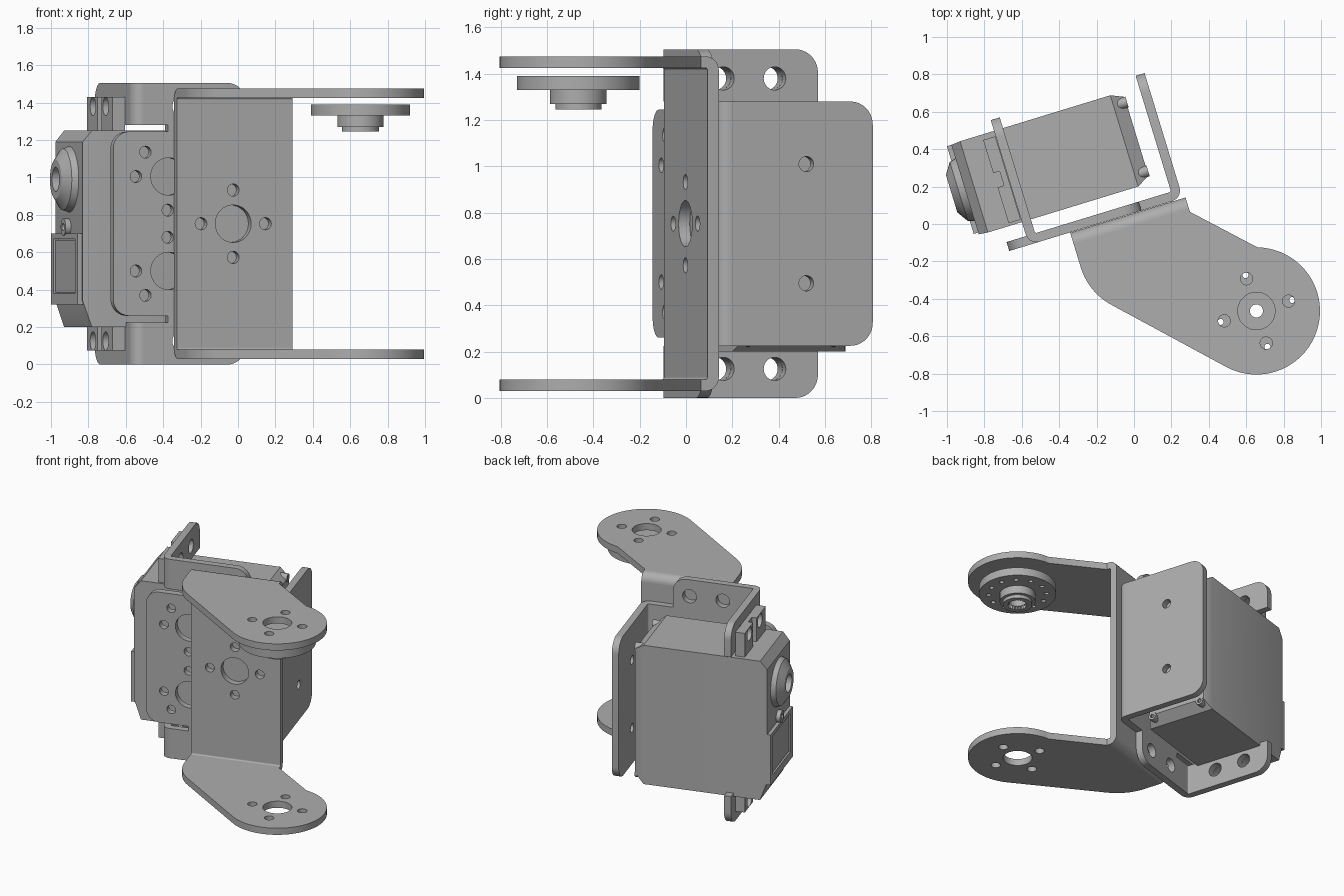
import bpy, bmesh, math
from mathutils import Matrix, Vector

if "Cube" in bpy.data.objects:
    bpy.data.objects.remove(bpy.data.objects["Cube"])

grey = bpy.data.materials.new("metal grey")
grey.use_nodes = True
grey.diffuse_color = (0.42, 0.42, 0.42, 1)
grey.node_tree.nodes["Principled BSDF"].inputs["Base Color"].default_value = grey.diffuse_color

U, V, Z = Vector((1, 0, 0)), Vector((0, 1, 0)), Vector((0, 0, 1))
PLANES = {"uv": (U, V, Z), "uz": (U, Z, V), "vz": (V, Z, U)}
TURN = Matrix.Rotation(math.radians(17), 4, "Z")
MID = 0.7525          # mirror height
BOTTOM, TOP = 0.0, 2 * MID


def flip(z):
    return 2 * MID - z


def finish(name, bm):
    """Turn the part into place, shade it and add it to the scene."""
    bmesh.ops.remove_doubles(bm, verts=bm.verts, dist=0.0002)
    bmesh.ops.recalc_face_normals(bm, faces=bm.faces)
    bm.transform(TURN)
    me = bpy.data.meshes.new(name)
    bm.to_mesh(me)
    bm.free()
    me.materials.append(grey)
    me.shade_smooth()
    me.set_sharp_from_angle(angle=math.radians(30))
    ob = bpy.data.objects.new(name, me)
    bpy.context.collection.objects.link(ob)
    return ob


def arc(cx, cy, r, a0=0, a1=360, n=32):
    count = n if abs(a1 - a0) == 360 else n + 1
    angles = [math.radians(a0 + (a1 - a0) * i / n) for i in range(count)]
    return [(cx + r * math.cos(a), cy + r * math.sin(a)) for a in angles]


def rounded(points):
    """Fillet every corner given as (x, y, radius)."""
    out = []
    for i, p in enumerate(points):
        if len(p) == 2:
            out.append(p)
            continue
        c = Vector(p[:2])
        d1 = (Vector(points[i - 1][:2]) - c).normalized()
        d2 = (Vector(points[(i + 1) % len(points)][:2]) - c).normalized()
        half = d1.angle(d2) / 2
        centre = c + (d1 + d2).normalized() * (p[2] / math.sin(half))
        s = c + d1 * (p[2] / math.tan(half)) - centre
        e = c + d2 * (p[2] / math.tan(half)) - centre
        a0 = math.atan2(s.y, s.x)
        da = (math.atan2(e.y, e.x) - a0 + math.pi) % (2 * math.pi) - math.pi
        out += arc(centre.x, centre.y, p[2], math.degrees(a0), math.degrees(a0 + da), 10)
    return out


def rect(x0, y0, x1, y1, r=0):
    pts = [(x0, y0), (x1, y0), (x1, y1), (x0, y1)]
    return rounded([p + (r,) for p in pts]) if r else pts


def plate(name, plane, lo, hi, outline, holes=()):
    """Sheet with holes: a filled flat curve given a thickness."""
    cu = bpy.data.curves.new(name, "CURVE")
    cu.dimensions = "2D"
    cu.fill_mode = "BOTH"
    cu.extrude = (hi - lo) / 2
    for loop in [outline, *holes]:
        sp = cu.splines.new("POLY")
        sp.points.add(len(loop) - 1)
        for pt, (x, y) in zip(sp.points, loop):
            pt.co = (x, y, 0, 1)
        sp.use_cyclic_u = True
    tmp = bpy.data.objects.new(name, cu)
    me = bpy.data.meshes.new_from_object(tmp)
    bm = bmesh.new()
    bm.from_mesh(me)
    bpy.data.objects.remove(tmp)
    bpy.data.curves.remove(cu)
    bpy.data.meshes.remove(me)
    a, b, n = PLANES[plane]
    m = Matrix((a, b, n)).transposed().to_4x4()
    m.translation = n * (lo + hi) / 2
    bm.transform(m)
    return finish(name, bm)


def bend(name, plane, lo, hi, cx, cy, a0):
    ring = arc(cx, cy, 0.06, a0, a0 + 90, 10) + arc(cx, cy, 0.01, a0 + 90, a0, 10)
    return plate(name, plane, lo, hi, ring)


def hull(name, sections):
    """Convex solid through rectangles (u, v0, v1, z0, z1)."""
    bm = bmesh.new()
    for u, v0, v1, z0, z1 in sections:
        for v in (v0, v1):
            for z in (z0, z1):
                bm.verts.new((u, v, z))
    bmesh.ops.convex_hull(bm, input=bm.verts)
    bmesh.ops.dissolve_limit(bm, angle_limit=0.01, verts=bm.verts, edges=bm.edges)
    return finish(name, bm)


def lathe_u(name, v, z, profile):
    """Spin a (radius, u) profile about an axis along the body."""
    bm = bmesh.new()
    vs = [bm.verts.new((u, v + r, z)) for r, u in profile]
    es = [bm.edges.new(pair) for pair in zip(vs, vs[1:])]
    bmesh.ops.spin(bm, geom=vs + es, cent=(0, v, z), axis=U, angle=2 * math.pi, steps=32)
    return finish(name, bm)


def bolt_ring(cx, cy, r, hole, n):
    return [arc(cx + r * math.cos(a), cy + r * math.sin(a), hole, n=16)
            for a in (2 * math.pi * i / n for i in range(n))]


# U-shaped swing bracket: web, two bends, two arms
HU, HV = 0.49, -0.636
plate("swing_web", "uz", 0.005, 0.055, rect(-0.34, 0.09, 0.305, flip(0.09)),
      [arc(-0.025, MID, 0.1)] + bolt_ring(-0.025, MID, 0.18, 0.033, 4))
arm = rounded([(0.305, -0.005), (-0.34, -0.005), (-0.34, -0.28, 0.34), (0.25, -0.87)])[:-1]
arm += arc(HU, HV, 0.34, -135, 72, 40) + [(0.305, -0.025)]
arm_holes = [arc(HU, HV, 0.1)] + bolt_ring(HU, HV, 0.18, 0.033, 4)
for side, z, zb, a0 in (("lower", 0.03, 0.09, -90), ("upper", flip(0.08), flip(0.09), 0)):
    plate(side + "_arm", "uv", z, z + 0.05, arm, arm_holes)
    bend(side + "_arm_bend", "vz", -0.34, 0.305, -0.005, zb, a0)

# Output horn under the upper arm
plate("horn_disc", "uv", 1.33, 1.39, arc(HU, HV, 0.265, n=64),
      [arc(HU, HV, 0.035)] + bolt_ring(HU, HV, 0.2, 0.016, 12))
plate("horn_hub", "uv", 1.27, 1.33, arc(HU, HV, 0.123), [arc(HU, HV, 0.06)])
teeth = [(HU + r * math.cos(a), HV + r * math.sin(a))
         for i in range(48) for r, a in [(0.07 - 0.01 * (i % 2), math.pi * i / 24)]]
plate("horn_spline", "uv", 1.245, 1.27, arc(HU, HV, 0.1), [teeth])

# Servo holder back plate, with a middle tab and two strips
half = [(0.23, 1.28), (0.06, 1.28), (0.06, TOP, 0.1), (-0.51, TOP), (-0.51, 1.28),
        (-0.375, 1.28), (-0.375, 1.245), (-0.68, 1.245, 0.09)]
outline = half + [(p[0], flip(p[1]), *p[2:]) for p in reversed(half)]
holes = []
for u, z, r in ((-0.5, 1.135, 0.032), (-0.553, 1.005, 0.032), (-0.375, 0.825, 0.032),
                (-0.37, 1.005, 0.1), (-0.06, 1.38, 0.05), (-0.3, 1.38, 0.05)):
    holes += [arc(u, z, r), arc(u, flip(z), r)]
plate("holder_plate", "uz", 0.057, 0.107, rounded(outline), holes)

# Holder side flange
bend("side_flange_bend", "uv", flip(1.28), 1.28, 0.23, 0.117, -90)
flange = [(0.117, flip(1.28)), (0.755, flip(1.28), 0.1), (0.755, 1.28, 0.1), (0.117, 1.28)]
plate("side_flange", "vz", 0.24, 0.29, rounded(flange),
      [arc(0.455, z, 0.033) for z in (1.01, flip(1.01))])

# Holder ear tabs and servo mounting ears, top and bottom
for side, f in (("upper", lambda z: z), ("lower", flip)):
    ends = sorted((f(1.28), f(TOP)))
    bend(side + "_tab_bend", "uv", *ends, -0.51, 0.117, 180)
    tab = [(0.117, f(1.28)), (0.755, f(1.28)), (0.755, f(TOP), 0.1), (0.117, f(TOP))]
    ear_holes = [arc(v, f(1.38), 0.05) for v in (0.327, 0.56)]
    plate(side + "_tab", "vz", -0.57, -0.52, rounded(tab), ear_holes)
    plate(side + "_ear", "vz", -0.605, -0.572, rect(0.2, f(1.24), 0.665, f(1.43)), ear_holes)
    for v0, v1, hole in ((0.2, 0.4, ear_holes[0]), (0.48, 0.665, ear_holes[1])):
        plate(side + "_ear_lug", "vz", -0.64, -0.605, rect(v0, f(1.24), v1, f(1.43)), [hole])

# Servo body
hull("servo_case", [(-0.76, 0.185, 0.695, 0.2, 1.25), (0.08, 0.185, 0.695, 0.2, 1.25),
                    (-0.81, 0.19, 0.69, 0.34, 1.19), (0.15, 0.225, 0.665, 0.26, 1.2)])
for v in (0.25, 0.635):
    for z in (0.25, flip(0.3)):
        plate("case_screw", "vz", 0.09, 0.155, arc(v, z, 0.03, n=16), [arc(v, z, 0.015, n=16)])

# Servo end: shaft boss, screw and connector cover
lathe_u("shaft_boss", 0.44, 0.99, [(0.18, -0.8), (0.165, -0.845), (0.105, -0.885),
                                  (0.065, -0.885), (0.065, -0.83), (0, -0.83)])
plate("end_screw", "vz", -0.84, -0.8, arc(0.45, 0.735, 0.045), [arc(0.45, 0.735, 0.02)])
plate("connector_cover", "vz", -0.835, -0.8, rect(0.2, 0.32, 0.69, 0.7),
      [rect(0.25, 0.38, 0.64, 0.67)])
plate("connector_panel", "vz", -0.825, -0.8, rect(0.255, 0.385, 0.635, 0.665))
